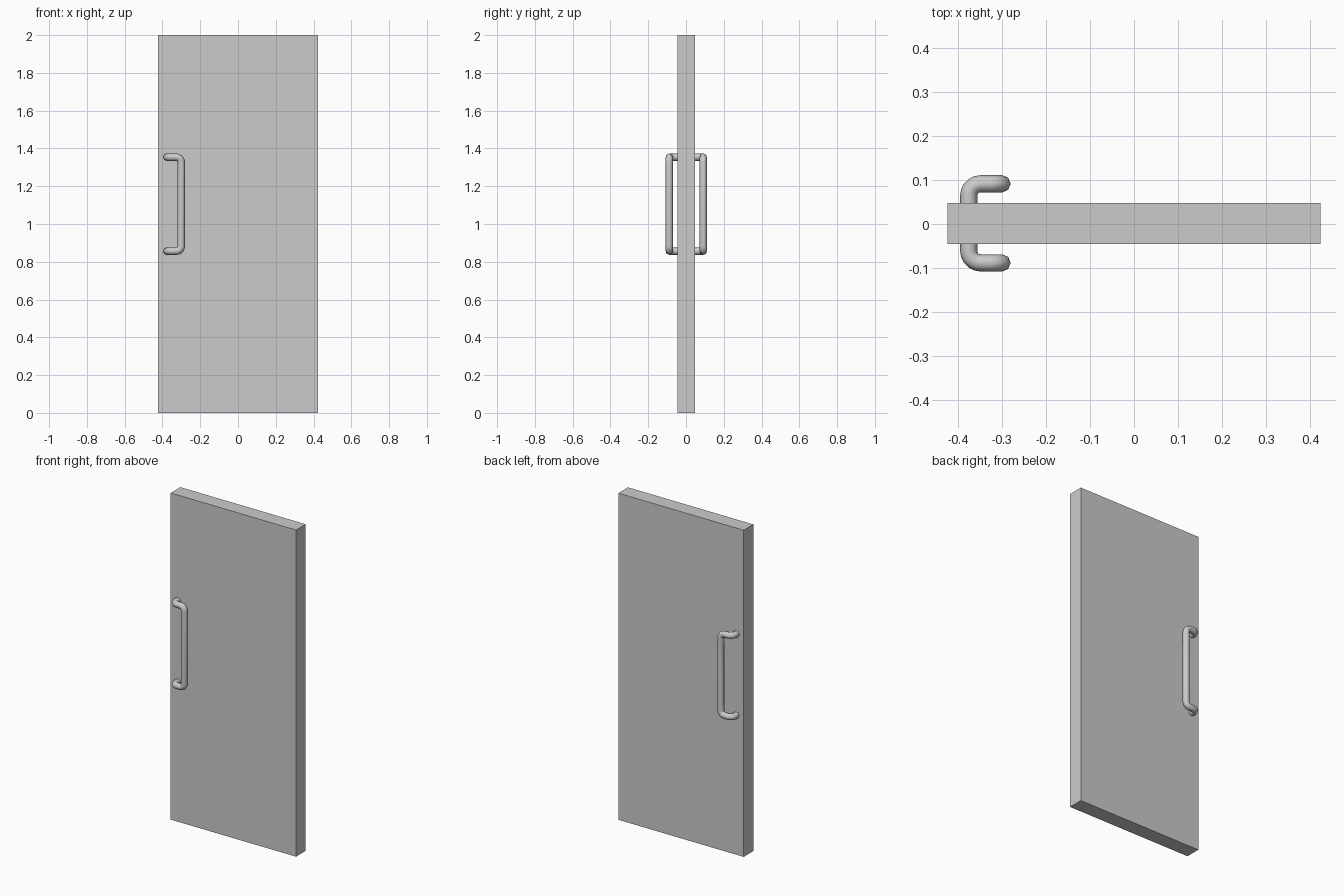
import bpy
from math import sin, cos, pi, tan
from mathutils import Vector

if "Cube" in bpy.data.objects:
    bpy.data.objects.remove(bpy.data.objects["Cube"])

MID_Y = 0.0015      # centre plane of the door
TUBE_R = 0.0195
BEND_R = 0.027


def rounded_path(corners, radius, steps=5):
    """Replace each inner corner of a polyline with a circular arc."""
    pts = [Vector(c) for c in corners]
    out = [pts[0]]
    for a, b, c in zip(pts, pts[1:], pts[2:]):
        u, v = (a - b).normalized(), (c - b).normalized()
        # all bends are right angles
        centre = b + (u + v) * radius
        for i in range(steps + 1):
            t = pi / 2 * i / steps
            out.append(centre - v * radius * cos(t) - u * radius * sin(t))
    out.append(pts[-1])
    return out


def tube(name, path):
    curve = bpy.data.curves.new(name, 'CURVE')
    curve.dimensions = '3D'
    curve.bevel_depth = TUBE_R
    curve.bevel_resolution = 2      # eight sides
    curve.use_fill_caps = True
    spline = curve.splines.new('POLY')
    spline.points.add(len(path) - 1)
    for p, co in zip(spline.points, path):
        p.co = (*co, 1)
    spline.use_smooth = True
    obj = bpy.data.objects.new(name, curve)
    bpy.context.collection.objects.link(obj)
    return obj


# Door panel
bpy.ops.mesh.primitive_cube_add(size=1, location=(0, MID_Y, 1))
door = bpy.context.object
door.name = "door_panel"
door.scale = (0.849, 0.093, 2)
bpy.ops.object.transform_apply(location=False, rotation=False, scale=True)

# Offset pull handles, one on each face
for name, side in (("front_handle", -1), ("back_handle", 1)):
    y_in, y_out = MID_Y + side * 0.04, MID_Y + side * 0.09
    x_leg, x_bar, z_lo, z_hi = -0.376, -0.30, 0.856, 1.354
    tube(name, rounded_path([
        (x_leg, y_in, z_hi), (x_leg, y_out, z_hi), (x_bar, y_out, z_hi),
        (x_bar, y_out, z_lo), (x_leg, y_out, z_lo), (x_leg, y_in, z_lo),
    ], BEND_R))
